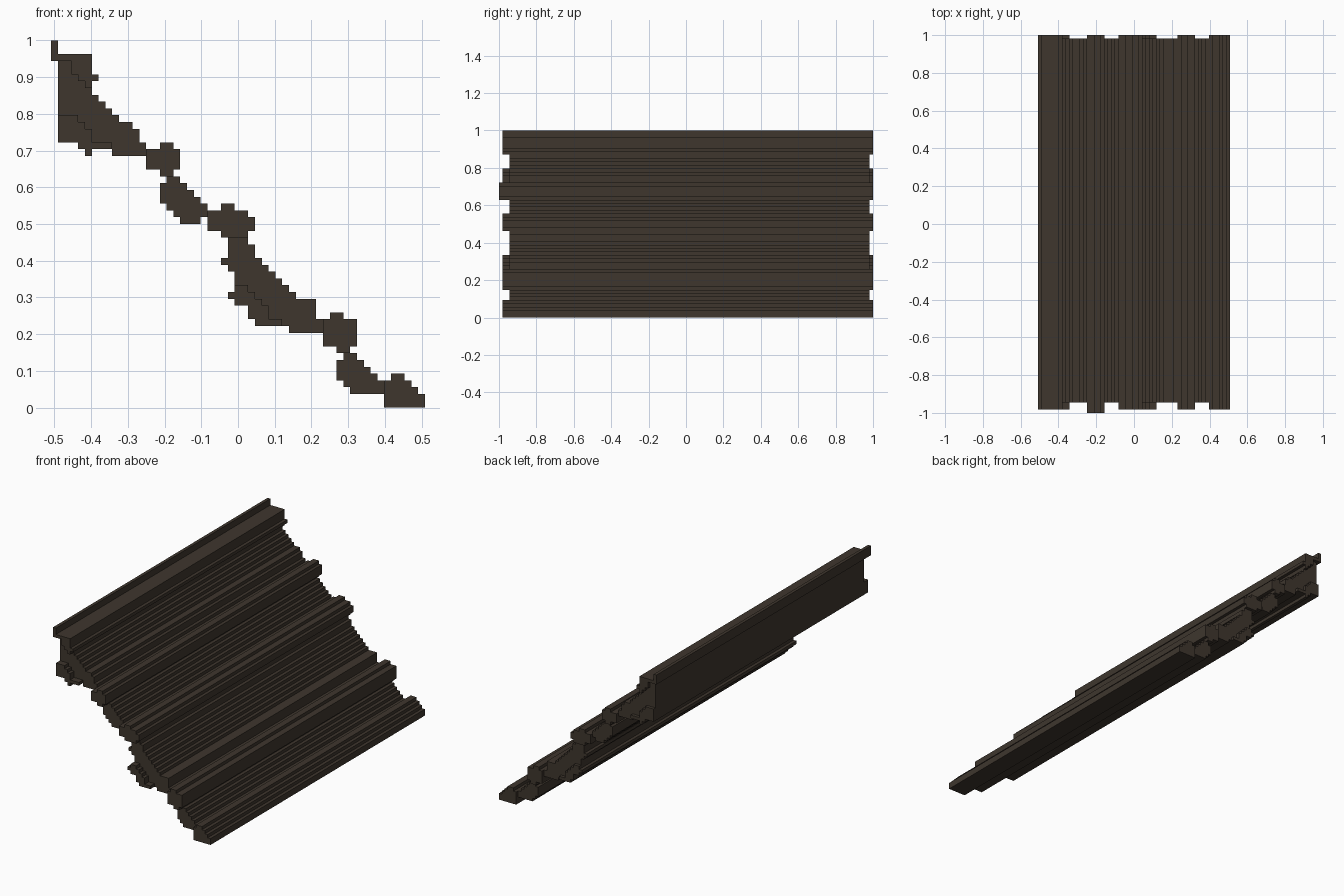
import bpy, bmesh

if "Cube" in bpy.data.objects:
    bpy.data.objects.remove(bpy.data.objects["Cube"])

U = 1 / 54           # size of one block step
TOP = 54             # number of block rows
HALF_WIDTH = 27.5

wood = bpy.data.materials.new("dark brown wood")
wood.diffuse_color = (0.049, 0.037, 0.027, 1)
wood.use_nodes = True
wood.node_tree.nodes["Principled BSDF"].inputs["Base Color"].default_value = wood.diffuse_color


def beam(name, top_row, spans, y0, y1):
    """Extrude a stepped profile along y; spans are (left, right) per row, going down."""
    right, left = [], []
    for j, (a, b) in enumerate(spans):
        for edge, c in ((right, b), (left, a)):
            for r in (top_row + j, top_row + j + 1):
                edge.append((c, r))
    outline = right + left[::-1]
    # drop repeated points and points in the middle of straight runs
    pts = [p for i, p in enumerate(outline) if p != outline[i - 1]]
    n = len(pts)
    pts = [p for i, p in enumerate(pts)
           if not any(pts[i - 1][k] == p[k] == pts[(i + 1) % n][k] for k in (0, 1))]

    bm = bmesh.new()
    face = bm.faces.new([bm.verts.new(((c - HALF_WIDTH) * U, (y0 - 54) * U, (TOP - r) * U))
                         for c, r in pts])
    ext = bmesh.ops.extrude_face_region(bm, geom=[face])
    moved = [v for v in ext["geom"] if isinstance(v, bmesh.types.BMVert)]
    bmesh.ops.translate(bm, verts=moved, vec=(0, (y1 - y0) * U, 0))
    bmesh.ops.recalc_face_normals(bm, faces=bm.faces[:])
    mesh = bpy.data.meshes.new(name)
    bm.to_mesh(mesh)
    bm.free()
    mesh.materials.append(wood)
    bpy.context.collection.objects.link(bpy.data.objects.new(name, mesh))


LOG, LONG, INSET = (1, 108), (0, 108), (3, 107)

# Upper section: ridge log, recessed filling, eave log
beam("ridge_log", 0, [(0, 1), (0, 1), (0, 6), (3, 6), (3, 6), (4, 7), (5, 6)], *LOG)
beam("upper_filling", 3, [(1, 3), (1, 3), (1, 4), (1, 5), (1, 6), (1, 7), (1, 8), (1, 9),
                          (4, 10), (5, 12), (6, 13), (6, 13), (9, 14), (9, 14)], *INSET)
beam("upper_under_log", 11, [(1, 4), (1, 5), (1, 6), (1, 6), (4, 9), (5, 6)], *LOG)

# Round log and inset log below it
beam("upper_round_log", 15, [(16, 18), (14, 19), (14, 19), (14, 19), (16, 18)], *LONG)
beam("upper_inset_log", 20, [(17, 19), (16, 20), (16, 21), (16, 22),
                             (17, 23), (18, 23), (19, 22)], *INSET)

# Middle section
beam("middle_log", 24, [(25, 27), (23, 29), (23, 30), (23, 30), (25, 29)], *LOG)
beam("lower_filling", 29, [(26, 29), (26, 30), (26, 30), (25, 31), (26, 32), (27, 33),
                           (27, 34), (29, 35), (30, 36), (31, 39), (32, 39), (32, 39),
                           (34, 40), (35, 40)], *INSET)
beam("lower_under_log", 36, [(27, 29), (26, 30), (27, 31), (29, 32), (29, 32), (30, 34)], *LOG)

# Bottom logs
beam("lower_round_log", 40, [(41, 43), (40, 45), (40, 45), (40, 45), (40, 45), (42, 44)], *LOG)
beam("lower_inset_log", 46, [(43, 45), (42, 46), (42, 47), (42, 48), (43, 49), (44, 49)], *INSET)
beam("bottom_log", 49, [(50, 52), (49, 53), (49, 54), (49, 55), (49, 55)], *LOG)
